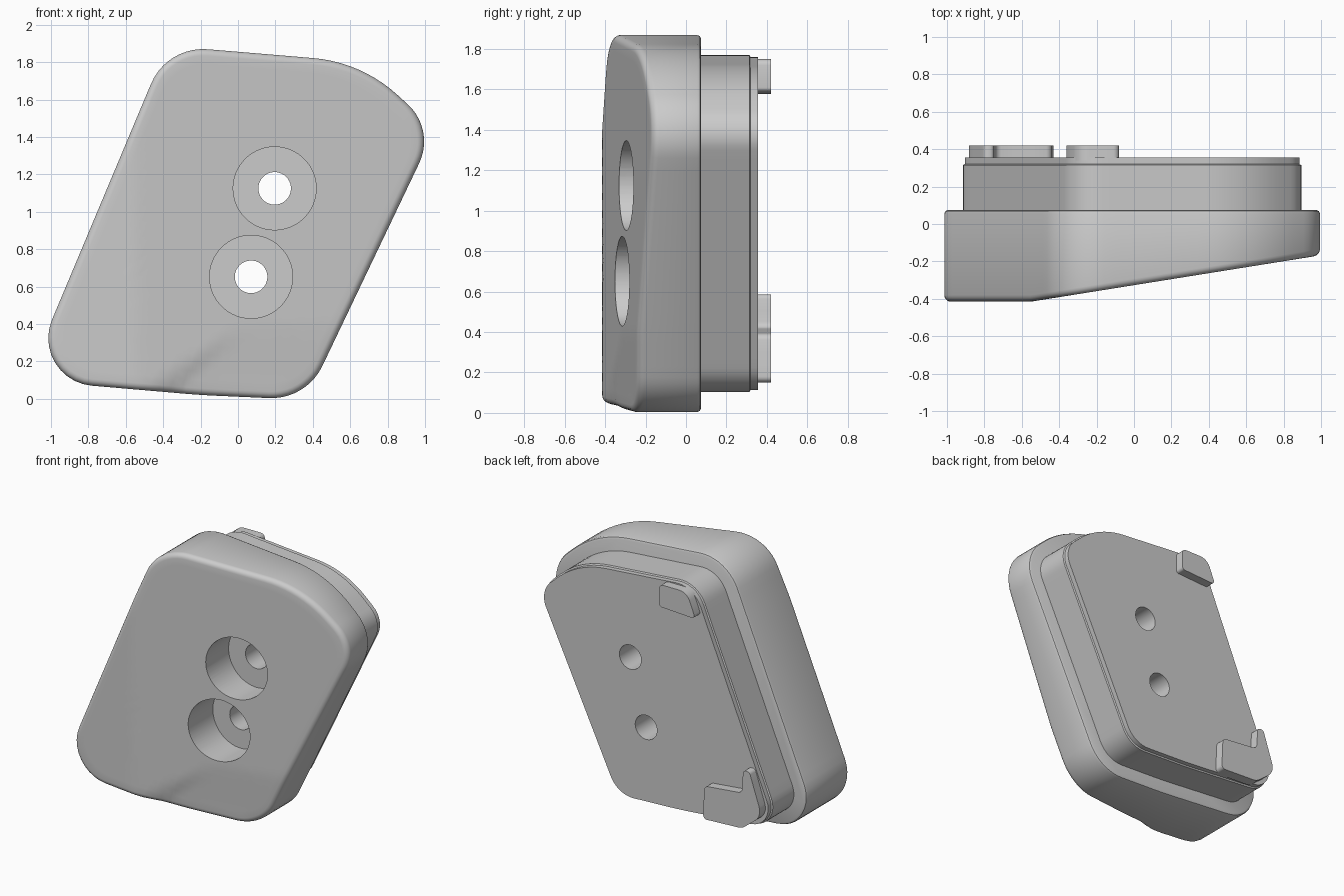
import bpy, bmesh, math
from mathutils import Vector

old = bpy.data.objects.get("Cube")
if old:
    bpy.data.objects.remove(old, do_unlink=True)

grey = bpy.data.materials.new("plain grey")
grey.use_nodes = True
tone = (0.6, 0.6, 0.6, 1)
grey.diffuse_color = tone
grey.node_tree.nodes["Principled BSDF"].inputs["Base Color"].default_value = tone


def rounded(corners, step=0.06, arc=10):
    """Closed outline in x, z from corners (x, z, tangent length)."""
    pts, n = [], len(corners)
    for i, (x, z, t) in enumerate(corners):
        p = Vector((x, z))
        a = (Vector(corners[i - 1][:2]) - p).normalized()
        b = (Vector(corners[(i + 1) % n][:2]) - p).normalized()
        half = a.angle(b) / 2
        centre = p + (a + b).normalized() * t / math.cos(half)
        va, vb = p + a * t - centre, p + b * t - centre
        sweep = math.pi - 2 * half
        for k in range(arc + 1):
            f = k / arc
            pts.append(centre + (va * math.sin((1 - f) * sweep)
                                 + vb * math.sin(f * sweep)) / math.sin(sweep))
    out = []
    for i, p in enumerate(pts):
        q = pts[(i + 1) % len(pts)]
        cuts = max(1, round((q - p).length / step))
        out += [p.lerp(q, k / cuts) for k in range(cuts)]
    return out


def inset(pts, d):
    """Offset a clockwise outline inwards."""
    res = []
    for i, p in enumerate(pts):
        t = (p - pts[i - 1]).normalized() + (pts[(i + 1) % len(pts)] - p).normalized()
        t.normalize()
        res.append(p + Vector((t.y, -t.x)) * d)
    return res


def loft(name, rings):
    """Skin rings of 3D points, capping both ends."""
    bm = bmesh.new()
    loops = [[bm.verts.new(p) for p in ring] for ring in rings]
    for r, s in zip(loops, loops[1:]):
        for i in range(len(r)):
            bm.faces.new((r[i - 1], r[i], s[i], s[i - 1]))
    bm.faces.new(loops[0])
    bm.faces.new(loops[-1])
    bmesh.ops.recalc_face_normals(bm, faces=bm.faces)
    me = bpy.data.meshes.new(name)
    bm.to_mesh(me)
    bm.free()
    me.materials.append(grey)
    ob = bpy.data.objects.new(name, me)
    bpy.context.collection.objects.link(ob)
    return ob


def flat(pts, y):
    return [(p.x, y, p.y) for p in pts]


def activate(ob):
    bpy.ops.object.select_all(action='DESELECT')
    ob.select_set(True)
    bpy.context.view_layer.objects.active = ob


def front_y(p):
    """Sloping front face, level on the low side, with a shallow lower dent."""
    y = max(-0.415, -0.327 + 0.16 * p.x)
    side = (p.x + 0.4) * 0.61 - (p.y - 0.05) * 0.79
    dent = min(max(side / 0.08 + 0.5, 0), 1) * min(max((0.4 - p.y) / 0.35, 0), 1)
    return y + 0.025 * dent


outline = rounded([(-0.38, 1.887, 0.22), (0.66, 1.80, 0.26), (1.055, 1.44, 0.2),
                   (0.365, -0.005, 0.2), (-0.2, 0.02, 0.1), (-1.13, 0.1, 0.35)])

# Front body: rounded back rim, straight wall, rounded front edge, sloping face
rings = [flat(inset(outline, d), y) for d, y in ((0.02, 0.075), (0.006, 0.069), (0, 0.055))]
R = 0.035
for k in range(6):
    a = k / 5 * math.pi / 2
    ring = inset(outline, R * (1 - math.cos(a)))
    rings.append([(p.x, front_y(p) + R * (1 - math.sin(a)), p.y) for p in ring])
inner, hub = inset(outline, R), Vector((0, 0.95))
for k in range(1, 20):
    ring = [p.lerp(hub, k / 20) for p in inner]
    rings.append([(p.x, front_y(p), p.y) for p in ring])
body = loft("front_body", rings)

# Rear boss with a thin stepped back plate
boss = loft("rear_boss", [flat(inset(outline, d), y) for d, y in
                          ((0.1, 0.03), (0.1, 0.315), (0.11, 0.32), (0.11, 0.355))])

# Counterbored screw holes
for x, z in ((0.196, 1.125), (0.07, 0.652)):
    for radius, y0, y1, targets in ((0.222, -0.8, -0.07, [body]), (0.087, -0.9, 0.9, [body, boss])):
        bpy.ops.mesh.primitive_cylinder_add(vertices=64, radius=radius, depth=y1 - y0,
                                            location=(x, (y0 + y1) / 2, z),
                                            rotation=(math.pi / 2, 0, 0))
        cutter = bpy.context.object
        cutter.hide_render = True
        for ob in targets:
            mod = ob.modifiers.new("hole", 'BOOLEAN')
            mod.operation, mod.solver, mod.object = 'DIFFERENCE', 'EXACT', cutter
            activate(ob)
            bpy.ops.object.modifier_apply(modifier=mod.name)
        bpy.data.objects.remove(cutter, do_unlink=True)

# Locating tabs on the back
upper = rounded([(-0.30, 1.75, 0.06), (-0.08, 1.75, 0.03), (-0.08, 1.59, 0.02),
                 (-0.37, 1.575, 0.03)], arc=5)
lower = rounded([(-0.80, 0.587, 0.02), (-0.75, 0.585, 0.02), (-0.74, 0.42, 0.03),
                 (-0.44, 0.39, 0.03), (-0.43, 0.15, 0.03), (-0.74, 0.165, 0.03),
                 (-0.90, 0.29, 0.07)], arc=5)
tabs = [loft(name, [flat(pts, 0.34), flat(pts, 0.42)])
        for name, pts in (("upper_tab", upper), ("lower_tab", lower))]

for ob in [body, boss] + tabs:
    activate(ob)
    bpy.ops.object.shade_smooth_by_angle(angle=math.radians(30))
